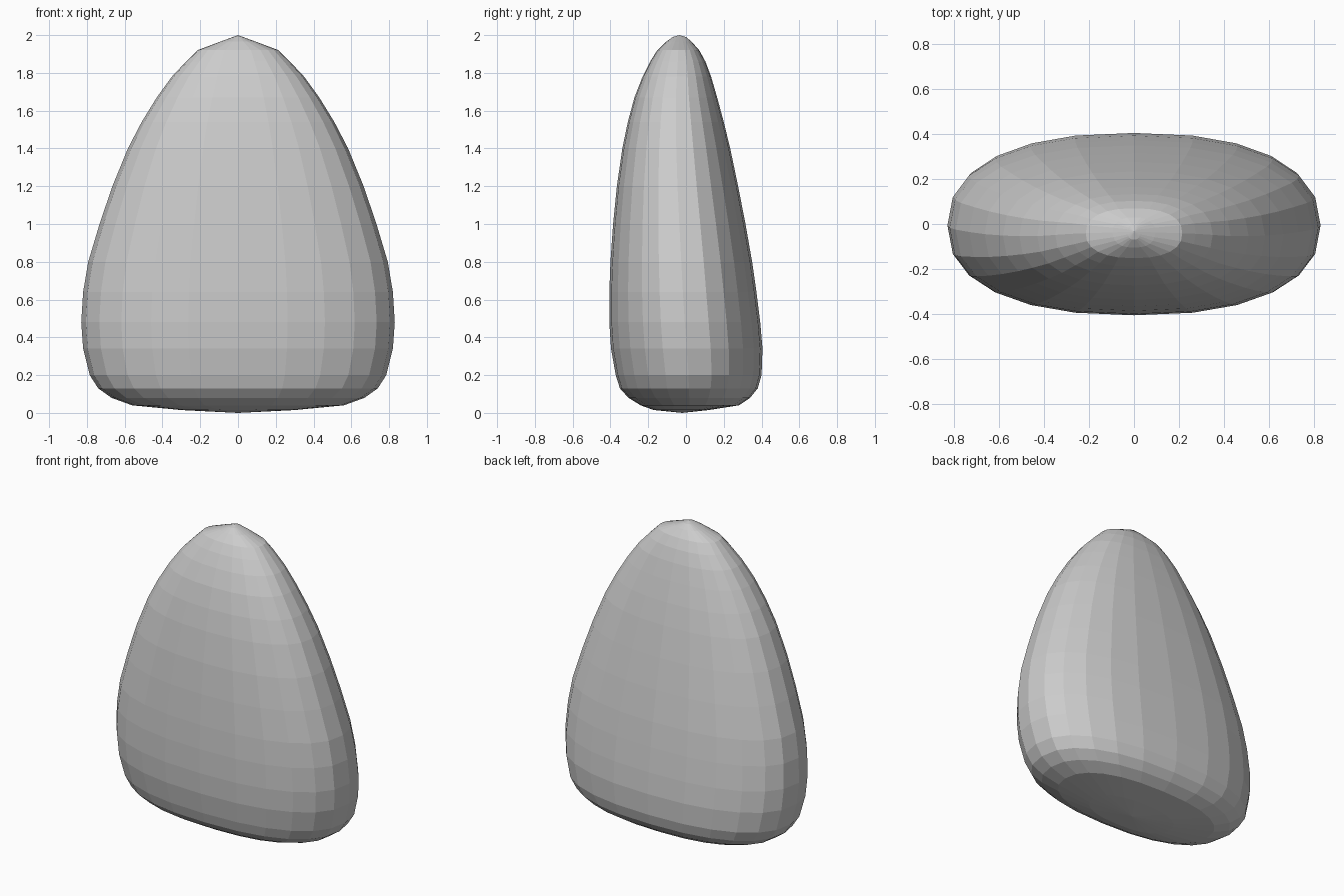
import bpy, bmesh, math

if "Cube" in bpy.data.objects:
    bpy.data.objects.remove(bpy.data.objects["Cube"])

# Sections of the pebble: height, half width, front y, back y
SECTIONS = [
    (0.015, 0.30, -0.17, 0.12), (0.04, 0.56, -0.24, 0.28), (0.08, 0.67, -0.305, 0.34),
    (0.13, 0.74, -0.35, 0.38), (0.20, 0.785, -0.372, 0.40), (0.34, 0.82, -0.397, 0.405),
    (0.48, 0.83, -0.406, 0.393), (0.64, 0.82, -0.406, 0.373), (0.80, 0.793, -0.400, 0.350),
    (1.00, 0.733, -0.386, 0.315), (1.20, 0.665, -0.366, 0.276), (1.40, 0.583, -0.337, 0.234),
    (1.54, 0.510, -0.308, 0.200), (1.67, 0.430, -0.273, 0.165), (1.78, 0.350, -0.230, 0.133),
    (1.86, 0.275, -0.190, 0.103), (1.92, 0.215, -0.152, 0.070), (1.965, 0.095, -0.105, 0.030),
    (1.99, 0.027, -0.070, 0.000),
]
SIDES, POWER = 24, 2.35


def rounded(v):
    # superellipse coordinate
    return math.copysign(abs(v) ** (2 / POWER), v)


# Body: loft of superellipse rings
bm = bmesh.new()
rings = []
for z, half, front, back in SECTIONS:
    mid, depth = (front + back) / 2, (back - front) / 2
    rings.append([bm.verts.new((half * rounded(math.cos(a)), mid + depth * rounded(math.sin(a)), z))
                  for a in (2 * math.pi * i / SIDES for i in range(SIDES))])
bottom = bm.verts.new((0, -0.02, 0))
top = bm.verts.new((0, -0.035, 2))
for i in range(SIDES):
    j = (i + 1) % SIDES
    for lo, hi in zip(rings, rings[1:]):
        bm.faces.new((lo[i], lo[j], hi[j], hi[i]))
    bm.faces.new((bottom, rings[0][j], rings[0][i]))
    bm.faces.new((top, rings[-1][i], rings[-1][j]))
bmesh.ops.recalc_face_normals(bm, faces=bm.faces[:])

mesh = bpy.data.meshes.new("pebble_body")
bm.to_mesh(mesh)
bm.free()
bpy.context.collection.objects.link(bpy.data.objects.new("pebble_body", mesh))
